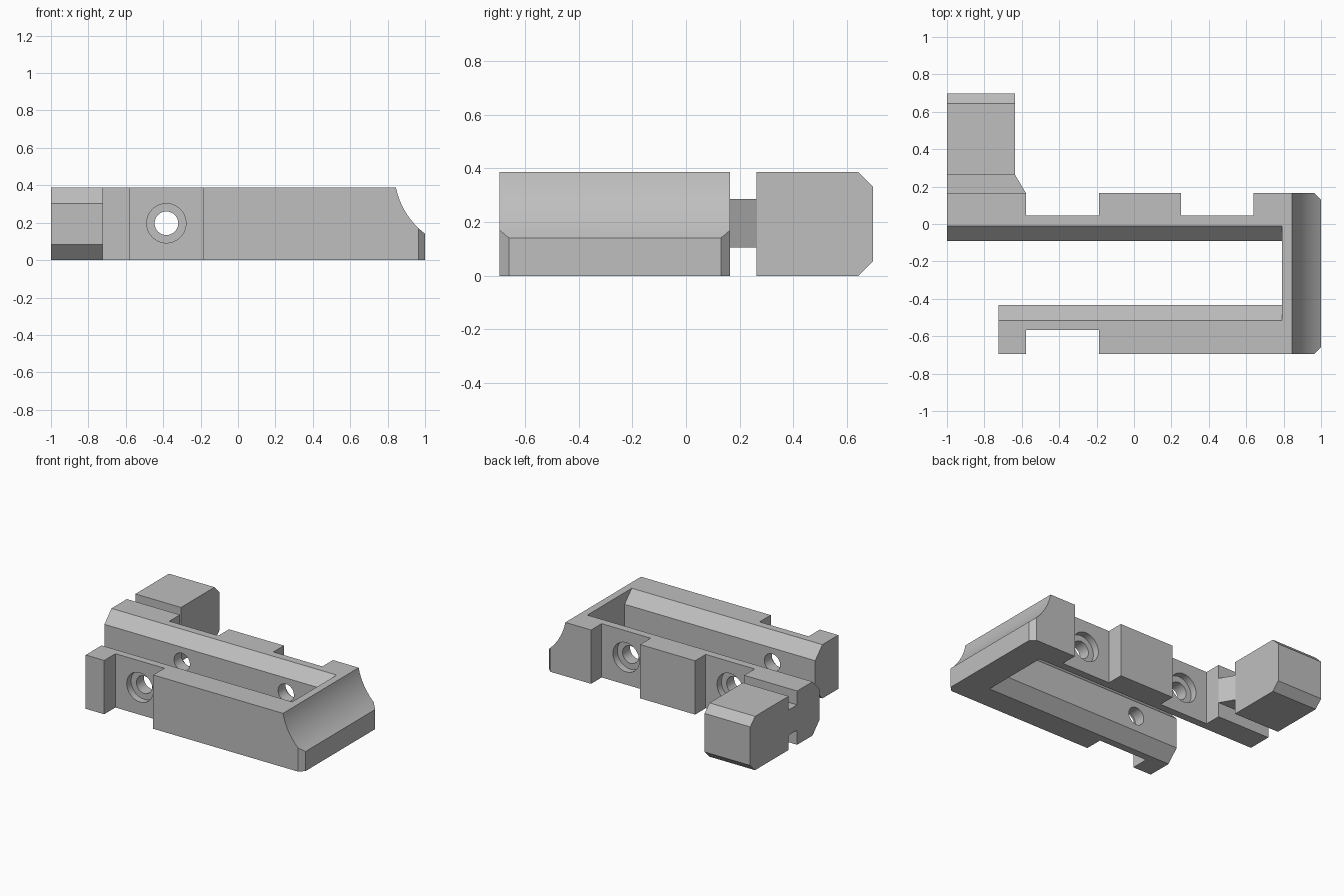
import bpy, bmesh, math
from mathutils import Vector

cube = bpy.data.objects.get("Cube")
if cube:
    bpy.data.objects.remove(cube, do_unlink=True)

H = 0.387

grey = bpy.data.materials.new("plain grey")
grey.use_nodes = True
COLOUR = (0.52, 0.52, 0.52, 1)
grey.diffuse_color = COLOUR
grey.node_tree.nodes["Principled BSDF"].inputs["Base Color"].default_value = COLOUR


def prism(name, profile, axis, start, end):
    """Extrude a 2D profile along an axis; profile is given in the other two axes."""
    def place(a, b, t):
        return {"x": (t, a, b), "y": (a, t, b), "z": (a, b, t)}[axis]
    bm = bmesh.new()
    face = bm.faces.new([bm.verts.new(place(a, b, start)) for a, b in profile])
    out = bmesh.ops.extrude_face_region(bm, geom=[face])
    verts = [g for g in out["geom"] if isinstance(g, bmesh.types.BMVert)]
    bmesh.ops.translate(bm, verts=verts, vec=Vector(place(0, 0, end - start)))
    bmesh.ops.recalc_face_normals(bm, faces=bm.faces)
    mesh = bpy.data.meshes.new(name)
    bm.to_mesh(mesh)
    bm.free()
    mesh.materials.append(grey)
    obj = bpy.data.objects.new(name, mesh)
    bpy.context.collection.objects.link(obj)
    return obj


def circle(cx, cz, r, n=48):
    return [(cx + r * math.cos(2 * math.pi * i / n),
             cz + r * math.sin(2 * math.pi * i / n)) for i in range(n)]


def cut(target, cutter):
    cutter.hide_render = True
    mod = target.modifiers.new("cut", "BOOLEAN")
    mod.operation = "DIFFERENCE"
    mod.solver = "EXACT"
    mod.object = cutter
    bpy.context.view_layer.objects.active = target
    bpy.ops.object.modifier_apply(modifier=mod.name)
    bpy.data.objects.remove(cutter, do_unlink=True)


# Clamp body outline, with bolt notches and clipped end corners
outline = [
    (-0.725, -0.695), (-0.578, -0.695), (-0.578, -0.568), (-0.188, -0.568),
    (-0.188, -0.695), (0.965, -0.695), (1, -0.66), (1, 0.13), (0.965, 0.165),
    (0.64, 0.165), (0.64, 0.045), (0.25, 0.045), (0.25, 0.165), (-0.188, 0.165),
    (-0.188, 0.045), (-0.578, 0.045), (-0.578, 0.165), (-1, 0.165),
    (-1, -0.25), (-0.725, -0.25),
]
body = prism("clamp_body", outline, "z", 0, H)

# Rail channel, flared at top and bottom
e = 0.05
channel = [
    (-0.515 - e, -e), (-0.515, 0), (-0.433, 0.084), (-0.433, H - 0.084),
    (-0.515, H), (-0.515, H + e), (-0.01, H + e), (-0.01, H),
    (-0.09, H - 0.084), (-0.09, 0.084), (-0.01, 0), (-0.01, -e),
]
channel[0] = (-0.515, -e)
cut(body, prism("channel_cutter", channel, "x", -1.2, 0.792))

# Scooped end
cut(body, prism("scoop_cutter", circle(1.25, 0.471, 0.414, 128), "y", -1, 1))

# Bolt holes with counterbores opening into the notches
BOLT_Z = 0.197
for x, y0, y1 in ((-0.383, -0.9, 0.4), (0.445, -0.25, 0.4)):
    cut(body, prism("hole_cutter", circle(x, BOLT_Z, 0.063), "y", y0, y1))
for x, y0, y1 in ((-0.383, -0.005, 0.1), (0.445, -0.005, 0.1), (-0.383, -0.62, -0.518)):
    cut(body, prism("counterbore_cutter", circle(x, BOLT_Z, 0.105), "y", y0, y1))

# Tapered neck between the body and the side block
neck = prism("neck", [(-1, 0.16), (-0.578, 0.16), (-0.578, 0.165),
                      (-0.637, 0.265), (-1, 0.265)], "z", 0.105, 0.287)

# Side block with chamfered far edges
c = 0.055
block = prism("side_block", [(0.262, 0), (0.698 - c, 0), (0.698, c),
                             (0.698, H - c), (0.698 - c, H), (0.262, H)],
              "x", -1, -0.637)

# Smooth the curves, keep hard edges
for obj in (body, neck, block):
    bpy.ops.object.select_all(action="DESELECT")
    obj.select_set(True)
    bpy.context.view_layer.objects.active = obj
    bpy.ops.object.shade_smooth_by_angle(angle=math.radians(25))
